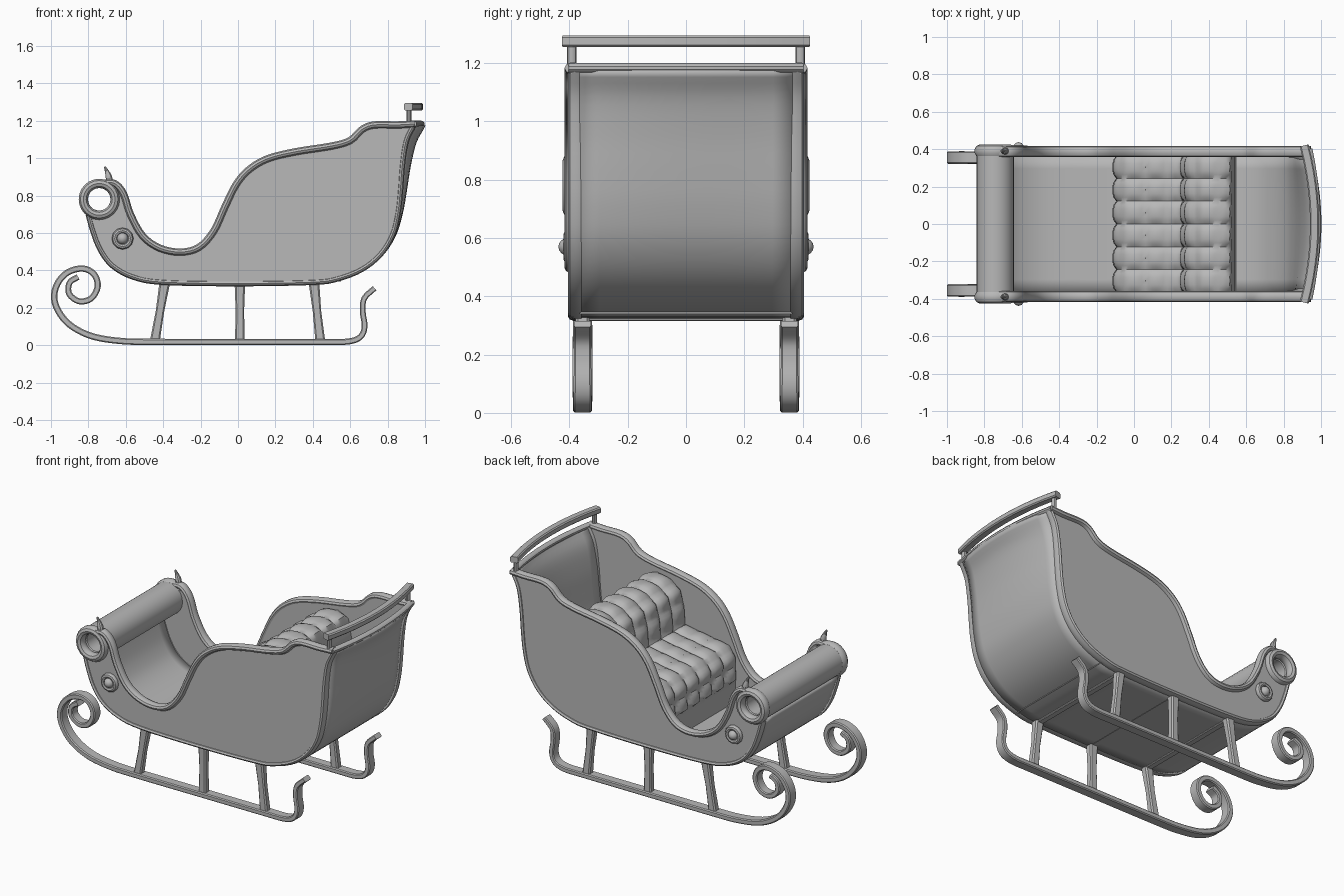
import bpy, bmesh, math
from mathutils import Vector, Matrix

if "Cube" in bpy.data.objects:
    bpy.data.objects.remove(bpy.data.objects["Cube"])

mat = bpy.data.materials.new("plain grey")
mat.diffuse_color = (0.48, 0.48, 0.48, 1)
mat.use_nodes = True
mat.node_tree.nodes["Principled BSDF"].inputs["Base Color"].default_value = mat.diffuse_color
Y, Z = Vector((0, 1, 0)), Vector((0, 0, 1))


def finish(name, bm, mirror=False, angle=35):
    bmesh.ops.recalc_face_normals(bm, faces=bm.faces)
    me = bpy.data.meshes.new(name)
    bm.to_mesh(me)
    bm.free()
    me.materials.append(mat)
    ob = bpy.data.objects.new(name, me)
    bpy.context.collection.objects.link(ob)
    bpy.ops.object.select_all(action='DESELECT')
    ob.select_set(True)
    bpy.context.view_layer.objects.active = ob
    bpy.ops.object.shade_smooth_by_angle(angle=math.radians(angle))
    if mirror:
        m = ob.modifiers.new("mirror", 'MIRROR')
        m.use_axis = (False, True, False)
    return ob


def smooth(pts, n=4):
    """Catmull-Rom curve through 2D points."""
    p = [Vector(q) for q in pts]
    p = [2 * p[0] - p[1]] + p + [2 * p[-1] - p[-2]]
    out = []
    for a, b, c, d in zip(p, p[1:], p[2:], p[3:]):
        for k in range(n):
            t = k / n
            out.append(0.5 * (2 * b + (c - a) * t + (2 * a - 5 * b + 4 * c - d) * t * t
                              + (3 * b - a - 3 * c + d) * t ** 3))
    return out + [p[-2]]


def side(pts, y):
    return [Vector((p[0], y, p[1])) for p in pts]


def circle(cx, cz, r, n=24):
    return [(cx + r * math.cos(2 * math.pi * k / n), cz + r * math.sin(2 * math.pi * k / n))
            for k in range(n)]


def sweep(name, path, B, wb, wt, box=False, closed=False, ends=(1, 1, 1), mirror=False):
    """Sweep a round or chamfered box section (half sizes wb along B, wt across)."""
    if box:
        c = min(wb, wt) * 0.35
        sec = [(wb - c, wt), (-wb + c, wt), (-wb, wt - c), (-wb, -wt + c),
               (-wb + c, -wt), (wb - c, -wt), (wb, -wt + c), (wb, wt - c)]
    else:
        sec = [(wb * math.cos(k * math.pi / 5), wt * math.sin(k * math.pi / 5)) for k in range(10)]
    bm, n, rings = bmesh.new(), len(path), []
    for i, c in enumerate(path):
        nxt = path[(i + 1) % n] if closed else path[min(i + 1, n - 1)]
        prv = path[i - 1] if closed else path[max(i - 1, 0)]
        N = B.cross((nxt - prv).normalized())
        t = i / (n - 1)
        s = ends[0] + (ends[1] - ends[0]) * t * 2 if t < 0.5 else ends[1] + (ends[2] - ends[1]) * (2 * t - 1)
        rings.append([bm.verts.new(c + B * (b * s) + N * (w * s)) for b, w in sec])
    m = len(sec)
    for i in range(n if closed else n - 1):
        a, b = rings[i], rings[(i + 1) % n]
        for k in range(m):
            bm.faces.new((a[k], a[(k + 1) % m], b[(k + 1) % m], b[k]))
    if not closed:
        bm.faces.new(rings[0])
        bm.faces.new(rings[-1])
    return finish(name, bm, mirror)


# Outlines of the body, seen from the front
RX, RZ = -0.742, 0.78
rim = smooth([(-0.72, 0.867), (-0.66, 0.865), (-0.612, 0.81), (-0.575, 0.70), (-0.51, 0.585),
              (-0.42, 0.52), (-0.31, 0.498), (-0.21, 0.523), (-0.13, 0.61), (-0.07, 0.74),
              (-0.01, 0.86), (0.06, 0.94), (0.16, 0.998), (0.31, 1.035), (0.5, 1.065),
              (0.6, 1.095), (0.665, 1.155), (0.73, 1.178), (0.85, 1.178), (0.945, 1.183)])
low = smooth([(-0.80, 0.70), (-0.775, 0.61), (-0.735, 0.51), (-0.67, 0.425), (-0.56, 0.365),
              (-0.4, 0.337), (0.0, 0.33), (0.4, 0.337), (0.53, 0.355), (0.66, 0.405),
              (0.76, 0.485), (0.825, 0.59), (0.855, 0.71), (0.868, 0.83), (0.878, 0.96),
              (0.898, 1.09), (0.94, 1.18)])

# Side panels, stopping at the open scroll ring
arc = [(RX + 0.085 * math.cos(math.radians(a)), RZ + 0.085 * math.sin(math.radians(a)))
       for a in range(-120, 61, 20)]
outline = [tuple(p) for p in low] + [tuple(p) for p in reversed(rim[6:-1])] + arc[::-1][:-1]
bm = bmesh.new()
f = bm.faces.new([bm.verts.new((x, 0.362, z)) for x, z in outline])
r = bmesh.ops.extrude_face_region(bm, geom=[f])
bmesh.ops.translate(bm, verts=[v for v in r["geom"] if isinstance(v, bmesh.types.BMVert)],
                    vec=(0, 0.032, 0))
bmesh.ops.triangulate(bm, faces=[g for g in bm.faces if len(g.verts) > 4])
finish("side_panel", bm, True)

# Rims along the top edge and rounded lower edge
sweep("top_rim", side(rim, 0.387), Y, 0.03, 0.02, mirror=True)
sweep("lower_edge_trim", side(low, 0.372), Y, 0.033, 0.016, mirror=True)

# Curved shell: dash, floor and bowed back
bm, grid = bmesh.new(), []
for x, z in low:
    bow = 0.05 * max(0, min(1, (z - 0.4) / 0.75)) ** 1.5 if x > 0.3 else 0
    grid.append([bm.verts.new((x + bow * (1 - (j / 5 - 1) ** 2), 0.37 * (j / 5 - 1), z))
                 for j in range(11)])
for a, b in zip(grid, grid[1:]):
    for j in range(10):
        bm.faces.new((a[j], b[j], b[j + 1], a[j + 1]))
shell = finish("body_shell", bm)
sol = shell.modifiers.new("thickness", 'SOLIDIFY')
sol.thickness, sol.offset = 0.028, 0
# Bowed lip on top of the back
lip = [Vector((0.978 - 0.043 * (k / 6 - 1) ** 2, 0.4 * (k / 6 - 1), 1.183)) for k in range(13)]
sweep("back_top_lip", lip, Z, 0.018, 0.02)

# Front roll, scroll rings, finials and medallions
sweep("front_roll", side(circle(RX, RZ, 0.08), 0), Y, 0.372, 0.02, box=True, closed=True)
sweep("scroll_ring", side(circle(RX, RZ, 0.085), 0.39), Y, 0.034, 0.026, closed=True, mirror=True)
sweep("scroll_finial", side(smooth([(-0.685, 0.86), (-0.692, 0.905), (-0.712, 0.955)]), 0.39), Y,
      0.02, 0.02, ends=(1, 0.9, 0.25), mirror=True)
sweep("medallion_ring", side(circle(-0.617, 0.57, 0.043, 12), 0.402), Y, 0.018, 0.016,
      closed=True, mirror=True)
bm = bmesh.new()
bmesh.ops.create_uvsphere(bm, u_segments=12, v_segments=8, radius=1,
                          matrix=Matrix.Translation((-0.617, 0.4, 0.57))
                          @ Matrix.Diagonal((0.032, 0.038, 0.032, 1)))
finish("medallion_button", bm, True)

# Hand rail above the back
rail = [Vector((0.965 - 0.055 * (k / 6 - 1) ** 2, 0.42 * (k / 6 - 1), 1.275)) for k in range(13)]
sweep("hand_rail", rail, Z, 0.019, 0.024, box=True)
sweep("hand_rail_post", side([(0.915, 1.17), (0.915, 1.265)], 0.392), Y, 0.016, 0.014, mirror=True)

# Tufted bench: seat front, seat, backrest, plain rear
prof = [(-0.09, 0.34), (-0.095, 0.5), (-0.09, 0.63), (-0.05, 0.69), (0.1, 0.715), (0.26, 0.74),
        (0.27, 0.86), (0.295, 0.95), (0.36, 1.0), (0.45, 1.02), (0.52, 0.985), (0.54, 0.88),
        (0.55, 0.34)]
pts = []
for i, (a, b) in enumerate(zip(prof, prof[1:])):
    a, b = Vector(a), Vector(b)
    k = max(2, round((b - a).length / 0.02))
    pts += [(a.lerp(b, t / k), 1 <= i <= 9) for t in range(k)]
pts.append((Vector(prof[-1]), False))
bm, grid, s, cols = bmesh.new(), [], 0, 36
for i, (p, soft) in enumerate(pts):
    d = pts[min(i + 1, len(pts) - 1)][0] - pts[max(i - 1, 0)][0]
    nrm = Vector((-d.y, d.x)).normalized()
    s += (p - pts[max(i - 1, 0)][0]).length
    row = []
    for j in range(cols + 1):
        puff = abs(math.sin(math.pi * s / 0.118) * math.sin(math.pi * 6 * j / cols)) ** 0.5
        q = p + nrm * (0.022 * puff if soft else 0)
        row.append(bm.verts.new((q.x, -0.365 + 0.73 * j / cols, q.y)))
    grid.append(row)
for a, b in zip(grid, grid[1:]):
    for j in range(cols):
        bm.faces.new((a[j], a[j + 1], b[j + 1], b[j]))
for j in (0, cols):
    bm.faces.new([row[j] for row in grid])
finish("tufted_seat", bm, angle=40)

# Runners with a spiral front and a hooked tail
run = smooth([(-0.855, 0.365), (-0.9, 0.335), (-0.903, 0.275), (-0.85, 0.235), (-0.785, 0.25),
              (-0.75, 0.315), (-0.77, 0.38), (-0.83, 0.41), (-0.91, 0.39), (-0.965, 0.33),
              (-0.983, 0.25), (-0.95, 0.165), (-0.88, 0.095), (-0.77, 0.045), (-0.62, 0.022),
              (-0.45, 0.018), (0.0, 0.018), (0.45, 0.018), (0.59, 0.02), (0.655, 0.045),
              (0.677, 0.1), (0.667, 0.18), (0.675, 0.25), (0.73, 0.305)])
sweep("runner", side(run, 0.355), Y, 0.034, 0.0175, box=True, ends=(0.9, 1, 0.85), mirror=True)

# Struts and cross bars under the body
for label, x0, x1 in (("front", -0.445, -0.39), ("middle", 0.01, 0.01), ("rear", 0.44, 0.405)):
    sweep(label + "_strut", side([(x0, 0.02), ((x0 + x1) / 2, 0.18), (x1, 0.345)], 0.355), Y,
          0.022, 0.025, box=True, ends=(1.05, 0.9, 1.15), mirror=True)
    sweep(label + "_cross_bar", [Vector((x1, -0.36, 0.327)), Vector((x1, 0.36, 0.327))], Z,
          0.012, 0.02, box=True)
